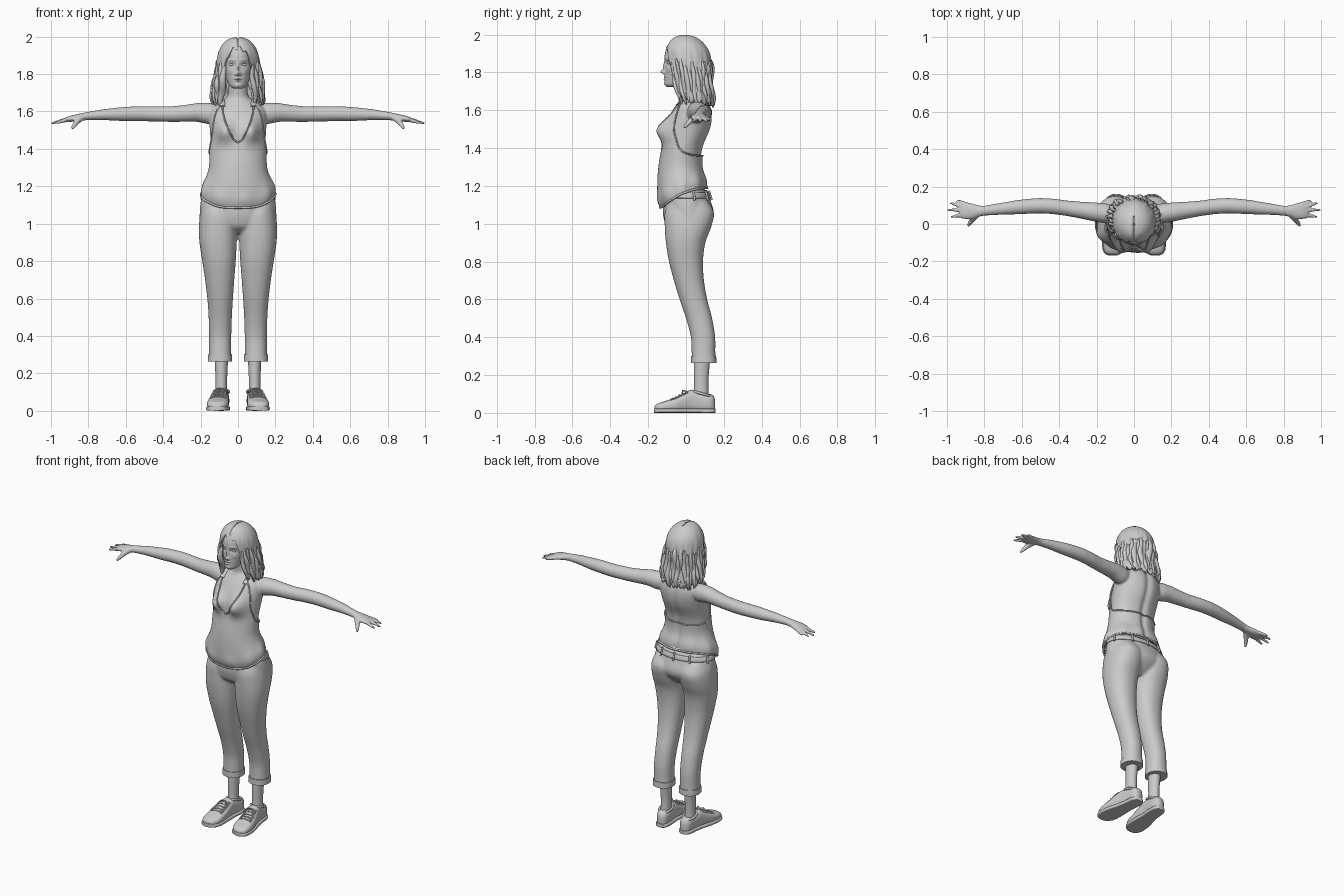
import bpy, bmesh, random
from math import sin, cos, pi, exp, degrees
from mathutils import Vector

random.seed(4)
V = Vector


def sample(t, k):
    """Smoothly interpolate the rows of a table whose first column is the key."""
    k = min(max(k, t[0][0]), t[-1][0])
    i = max(j for j in range(len(t) - 1) if t[j][0] <= k)
    a, b = t[i], t[i + 1]
    p, q = t[max(i - 1, 0)], t[min(i + 2, len(t) - 1)]
    h = b[0] - a[0]
    s = (k - a[0]) / h
    out = []
    for c in range(1, len(a)):
        ma = (b[c] - p[c]) / (b[0] - p[0]) * h
        mb = (q[c] - a[c]) / (q[0] - a[0]) * h
        out.append((2*s**3 - 3*s*s + 1) * a[c] + (s**3 - 2*s*s + s) * ma
                   + (3*s*s - 2*s**3) * b[c] + (s**3 - s*s) * mb)
    return out


def from_front(a):
    return abs((degrees(a) + 180) % 360 - 180)


def spow(v, e):
    return abs(v) ** e * (1 if v >= 0 else -1)


def section(table, a, z, off=0.0):
    """Point at angle a (0 = front) on a body cross-section."""
    w, f, b = sample(table, z)
    return V(((w + off) * sin(a), (f + b) / 2 - ((b - f) / 2 + off) * cos(a), z))


def grid(f, n, m, cap=True):
    """Closed loops of f(angle, 0..1)."""
    vs = [f(2 * pi * i / n, j / (m - 1)) for j in range(m) for i in range(n)]
    fs = [(j*n + i, j*n + (i+1) % n, (j+1)*n + (i+1) % n, (j+1)*n + i)
          for j in range(m - 1) for i in range(n)]
    if cap:
        fs += [tuple(range(n))[::-1], tuple(range((m - 1) * n, m * n))]
    return vs, fs


def tube(path, radii, n=12, ref=(0, 0, 1)):
    """Tube along a path; each radius is a number or (sideways, along ref)."""
    pts = [V(p) for p in path]
    if not isinstance(radii, list):
        radii = [radii] * len(pts)

    def f(a, t):
        j = round(t * (len(pts) - 1))
        d = (pts[min(j + 1, len(pts) - 1)] - pts[max(j - 1, 0)]).normalized()
        v = (V(ref) - d * V(ref).dot(d)).normalized()
        r = radii[j] if isinstance(radii[j], tuple) else (radii[j], radii[j])
        return pts[j] + v.cross(d) * r[0] * cos(a) + v * r[1] * sin(a)
    return grid(f, n, len(pts))


def ball(c, r):
    def f(a, t):
        p = 0.05 + t * (pi - 0.1)
        return V(c) + V((r[0]*sin(p)*cos(a), r[1]*sin(p)*sin(a), r[2]*cos(p)))
    return grid(f, 20, 12)


def flip(part, s):
    return [V((p[0] * s, p[1], p[2])) for p in part[0]], part[1]


def both(parts):
    return [flip(p, s) for p in parts for s in (1, -1)]


def build(name, parts, voxel=0, solid=0, angle=50):
    bm = bmesh.new()
    for vs, fs in parts:
        bv = [bm.verts.new(v) for v in vs]
        for f in fs:
            bm.faces.new([bv[i] for i in f])
    bmesh.ops.recalc_face_normals(bm, faces=bm.faces)
    me = bpy.data.meshes.new(name)
    bm.to_mesh(me)
    bm.free()
    ob = bpy.data.objects.new(name, me)
    bpy.context.collection.objects.link(ob)
    bpy.ops.object.select_all(action='DESELECT')
    ob.select_set(True)
    bpy.context.view_layer.objects.active = ob
    bpy.ops.object.shade_smooth_by_angle(angle=angle * pi / 180)
    if voxel:
        m = ob.modifiers.new("union", 'REMESH')
        m.mode, m.voxel_size, m.use_smooth_shade = 'VOXEL', voxel, True
        m = ob.modifiers.new("soften", 'SMOOTH')
        m.factor, m.iterations = 0.5, 4
    if solid:
        m = ob.modifiers.new("thickness", 'SOLIDIFY')
        m.thickness, m.offset = solid, -1
    return ob


# Bare torso: z, half width, front y, back y
TORSO = [(1.05, .18, -.11, .11), (1.12, .187, -.13, .108), (1.2, .175, -.143, .095),
         (1.3, .148, -.138, .082), (1.4, .146, -.122, .09), (1.5, .15, -.108, .13),
         (1.56, .155, -.09, .14), (1.61, .148, -.065, .135), (1.645, .112, -.04, .12),
         (1.67, .066, -.025, .1), (1.7, .052, -.025, .08), (1.78, .05, -.035, .075)]


def torso(a, z, off=0.0):
    p = section(TORSO, a, z, off)
    for s in (1, -1):
        p.y -= .055 * max(0, cos(a)) ** .5 * exp(-((p.x - s*.076)/.048)**2 - ((z - 1.495)/.055)**2)
    p.y -= .012 * max(0, -cos(a)) * exp(-(p.x/.02)**2) * (1.2 < z < 1.65)
    return p


# Arms with hands: path and (depth, height) radii
arm = tube([(.1, .05, 1.585), (.16, .058, 1.59), (.22, .066, 1.595), (.28, .074, 1.59), (.35, .083, 1.586),
            (.43, .094, 1.587), (.5, .098, 1.588), (.56, .095, 1.588), (.62, .09, 1.586), (.72, .08, 1.583),
            (.8, .071, 1.576), (.835, .069, 1.571), (.87, .068, 1.565), (.9, .071, 1.56), (.925, .074, 1.555)],
           [(.046, .05), (.053, .057), (.05, .05), (.045, .045), (.041, .042), (.041, .041), (.041, .04), (.04, .039),
            (.038, .037), (.031, .029), (.026, .022), (.031, .02), (.043, .018), (.046, .016), (.042, .011)], 24)
hand = [tube([(.9, .108, 1.558), (.925, .118, 1.552), (.948, .126, 1.546)], [.011, .01, .006]),
        tube([(.91, .09, 1.558), (.945, .102, 1.55), (.983, .113, 1.54)], [.012, .0105, .006]),
        tube([(.91, .072, 1.558), (.95, .075, 1.549), (.999, .076, 1.536)], [.012, .0105, .006]),
        tube([(.905, .052, 1.557), (.94, .045, 1.548), (.98, .037, 1.538)], [.012, .0105, .006]),
        tube([(.84, .052, 1.565), (.862, .025, 1.545), (.877, .005, 1.524), (.888, -.01, 1.508)],
             [.018, .015, .012, .007])]
build("body", [grid(lambda a, t: torso(a, 1.1 + .68 * t), 72, 60)] + both([arm] + hand), voxel=.006)

# Head with sculpted face: bumps are x, z, spread x, spread z, amount
HEAD = [(1.722, .022, -.1, -.05), (1.735, .042, -.111, 0), (1.76, .058, -.112, .06), (1.79, .07, -.111, .09),
        (1.83, .077, -.11, .105), (1.87, .08, -.113, .11), (1.91, .078, -.109, .11), (1.95, .065, -.088, .095),
        (1.975, .04, -.05, .06), (1.985, .012, -.01, .03)]
BUMPS = [(0, 1.803, .011, .011, .022), (0, 1.83, .008, .024, .011), (.011, 1.797, .007, .007, .008),
         (.032, 1.85, .018, .012, -.01), (.032, 1.876, .02, .006, .003), (.045, 1.815, .02, .016, .004),
         (0, 1.777, .02, .005, .006), (0, 1.763, .016, .005, .006), (0, 1.77, .022, .002, -.004),
         (0, 1.738, .015, .01, .004)]


def face(a, t):
    p = section(HEAD, a, 1.722 + .263 * t)
    if cos(a) > 0:
        y = 0
        for bx, bz, sx, sz, h in BUMPS:
            for s in ((1, -1) if bx else (1,)):
                y += h * exp(-((p.x - s*bx)/sx)**2 - ((p.z - bz)/sz)**2)
        p.y -= y
    return p


build("head", [grid(face, 140, 90)])
build("eyes", both([ball((.032, -.086, 1.85), (.014, .013, .009))]))

# Hair: centre-parted shell with an opening for the face, plus wavy locks
HAIR = [(1.6, .13, -.05, .15), (1.67, .14, -.068, .148), (1.73, .133, -.085, .138), (1.8, .12, -.1, .138),
        (1.87, .115, -.111, .132), (1.92, .104, -.109, .118), (1.96, .082, -.088, .088),
        (1.985, .053, -.063, .054), (1.996, .024, -.035, .025), (2.0, .004, -.01, .004)]
FRINGE = [(0, 1.945), (18, 1.93), (32, 1.885), (42, 1.8), (50, 1.69), (62, 1.655), (90, 1.645), (180, 1.63)]


def hair(a, z, off=0.0):
    p = section(HAIR, a, z, off)
    k = min(1, max(0, (1.97 - z) / .15))
    r = 1 + k * (.02 * sin(13*a + 20*z) + .012 * sin(23*a - 33*z))
    p.x, p.y = p.x * r, (p.y - .02) * r + .02
    if z > 1.9 and p.y < .04:
        p.z -= .01 * exp(-(p.x / .006) ** 2)
    return p


def shell(a, t):
    low = sample(FRINGE, from_front(a))[0] + .012 * sin(17 * a)
    return hair(a, 2.0 - (2.0 - low) * t ** 1.6)


build("hair_shell", [grid(shell, 128, 50, False)], solid=.012)
locks = []
for i in range(30):
    a0 = .72 + (2 * pi - 1.44) * i / 29
    z0, z1 = random.uniform(1.84, 1.9), random.uniform(1.61, 1.66)
    ph, amp, r = random.uniform(0, 6), random.uniform(.05, .1), random.uniform(.011, .016)
    ts = [j / 15 for j in range(16)]
    locks.append(tube([hair(a0 + amp * sin(ph + 7*t) * t, z0 + (z1 - z0)*t, -.005 + .006 * sin(ph + 9*t))
                       for t in ts], [(r * 1.2 * sin(.25 + 2.75*t) ** .7, r * sin(.25 + 2.75*t) ** .7)
                                      for t in ts], 10, (0, 1, 0)))
build("hair_locks", locks)

# Tank top: edge heights by angle from the front
NECK = [(0, 1.435), (10, 1.455), (24, 1.54), (33, 1.615), (41, 1.632), (49, 1.58), (62, 1.475),
        (80, 1.4), (105, 1.37), (140, 1.36), (180, 1.36)]
HEM = [(0, 1.085), (30, 1.092), (60, 1.125), (90, 1.16), (130, 1.185), (180, 1.19)]


def tank(a, t, extra=0):
    lo, hi = sample(HEM, from_front(a))[0], sample(NECK, from_front(a))[0]
    z = lo + (hi - lo) * t
    k = exp(-((z - lo - .035) / .05) ** 2)
    return torso(a, z, .008 + extra + k * (.012 + .003 * sin(9 * a)))


build("tank_top", [grid(tank, 128, 50, False)], solid=.006)
loop = [2 * pi * i / 120 for i in range(121)]
build("tank_edging", [tube([tank(a, 1) for a in loop], .0045, 8),
                      tube([tank(a, 0) for a in loop], .006, 8)])
build("straps", both([tube([(.082, -.05, 1.628), (.085, -.02, 1.652), (.087, .03, 1.665), (.088, .08, 1.655),
                            (.09, .115, 1.625)], [(.014, .004)] * 5)]))

# Cropped trousers: pelvis (z, half width, front, back) and leg (z, inner, outer, front, back)
PELVIS = [(.95, .1, -.06, .07), (.98, .16, -.1, .105), (1.02, .2, -.116, .138), (1.06, .205, -.122, .147),
          (1.12, .199, -.122, .13), (1.18, .186, -.112, .112)]
LEG = [(.265, .035, .157, .03, .157), (.32, .036, .155, .03, .155), (.4, .036, .155, .026, .154),
       (.5, .033, .157, 0, .138), (.6, .027, .164, -.034, .112), (.7, .02, .176, -.064, .095),
       (.8, .012, .191, -.09, .09), (.9, .007, .206, -.106, .102), (.98, .003, .209, -.112, .132),
       (1.06, .003, .2, -.112, .148), (1.12, .02, .18, -.09, .115)]


def leg(a, z, off=0.0):
    i, o, f, b = sample(LEG, z)
    return V(((i + o) / 2 + ((o - i) / 2 + off) * spow(sin(a), .9),
              (f + b) / 2 - ((b - f) / 2 + off) * spow(cos(a), .9), z))


build("trousers", [grid(lambda a, t: section(PELVIS, a, .95 + .23 * t), 64, 24)]
      + both([grid(lambda a, t: leg(a, .265 + .855 * t), 48, 50)]), voxel=.008)
build("cuffs", both([grid(lambda a, t: leg(a, .263 + .037 * t, .004), 48, 5)]), angle=40)
build("belt", [grid(lambda a, t: section(PELVIS, a, 1.135 + .03 * t, .005), 64, 4, False)], solid=.006)
build("belt_loops", [tube([section(PELVIS, a, z, .007) for z in (1.125, 1.15, 1.175)], (.006), 8, (0, 1, 0))
                     for a in (.9, 1.9, 2.6, pi, -2.6, -1.9, -.9)])

# Ankles
ANKLE = [(.06, .034, .03, .125), (.12, .031, .042, .118), (.2, .032, .042, .12), (.34, .04, .04, .135)]
build("ankles", both([grid(lambda a, t: section(ANKLE, a, .06 + .26 * t) + V((.089, 0, 0)), 32, 12)]))

# Shoes: y, centre x, half width, height
SHOE = [(-.166, .114, .018, .034), (-.155, .113, .04, .047), (-.12, .109, .056, .059), (-.06, .105, .056, .08),
        (-.01, .099, .049, .105), (.03, .094, .043, .121), (.08, .088, .041, .108), (.125, .086, .038, .1),
        (.146, .085, .028, .09), (.154, .085, .014, .07)]


def shoe(a, t, sole=False):
    y = -.166 + .32 * t
    x, w, h = sample(SHOE, y)
    if sole:
        return V((x + (w + .005) * spow(cos(a), .4), y * 1.015, .012 + .012 * spow(sin(a), .4)))
    return V((x + w * spow(cos(a), .75), y, .004 + (h - .004) * (.5 + .5 * spow(sin(a), .75))))


build("shoes", both([grid(shoe, 40, 40)]))
build("soles", both([grid(lambda a, t: shoe(a, t, True), 40, 40)]), angle=35)
build("shoe_collars", both([tube([(.088 + .038 * sin(a), .083 - .05 * cos(a), .102 + .014 * cos(a))
                                  for a in loop[::4]], .007, 8)]))

# Laces: crossed cords and a bow
laces = []
for k in range(5):
    t0 = .29 + .058 * k
    for s in (1, -1):
        laces.append(tube([shoe(pi / 2 + s * u, t0 + .025 * u) + V((0, 0, .002))
                           for u in (-.75, -.4, 0, .4, .75)], .0035, 8))
for s in (1, -1):
    laces.append(tube([(.097 + s * x, y, z) for x, y, z in ((0, 0, .115), (.018, -.018, .118), (.036, -.022, .1),
                       (.034, -.006, .098), (.016, .002, .112), (0, 0, .115))], .0035, 8))
build("laces", both(laces))
